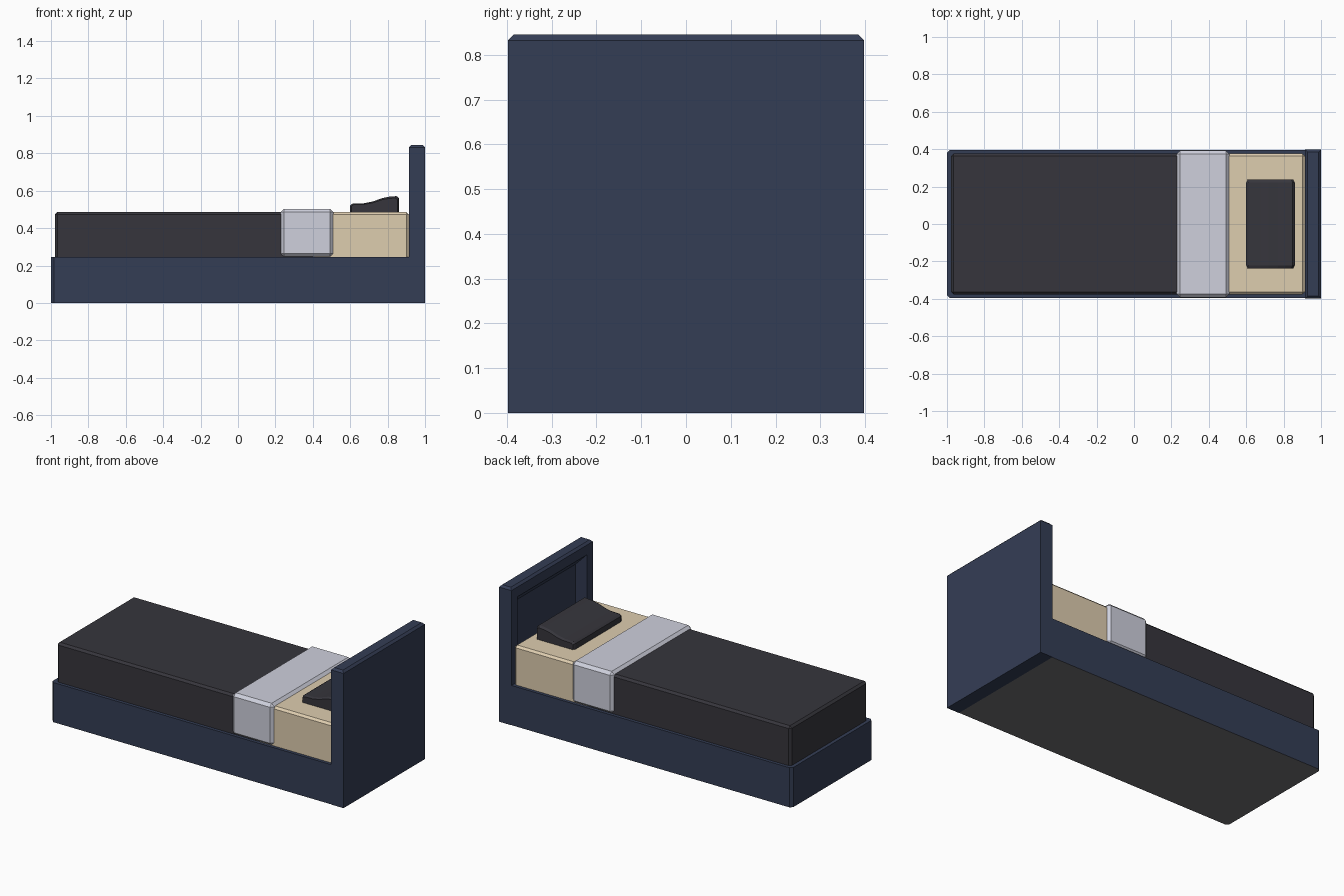
import bpy, bmesh

if "Cube" in bpy.data.objects:
    bpy.data.objects.remove(bpy.data.objects["Cube"])


def material(name, rgb):
    m = bpy.data.materials.new(name)
    m.diffuse_color = (*rgb, 1)
    m.use_nodes = True
    m.node_tree.nodes["Principled BSDF"].inputs["Base Color"].default_value = m.diffuse_color
    return m


NAVY = material("navy", (0.034, 0.047, 0.091))
DARK = material("charcoal", (0.037, 0.036, 0.045))
BEIGE = material("beige", (0.73, 0.61, 0.43))
PALE = material("pale_grey", (0.62, 0.63, 0.72))
GREY = material("underside_grey", (0.16, 0.16, 0.17))


def finish(name, bm, *mats):
    bmesh.ops.recalc_face_normals(bm, faces=bm.faces[:])
    me = bpy.data.meshes.new(name)
    bm.to_mesh(me)
    bm.free()
    for m in mats:
        me.materials.append(m)
    ob = bpy.data.objects.new(name, me)
    bpy.context.collection.objects.link(ob)
    return ob


def box(x0, x1, hy, z0, z1, bevel=0, pick=lambda mid: True):
    """Box centred on y; edges whose midpoint passes pick() get a chamfer."""
    bm = bmesh.new()
    bmesh.ops.create_cube(bm, size=1)
    for v in bm.verts:
        v.co = (x1 if v.co.x > 0 else x0, 2 * hy * v.co.y, z1 if v.co.z > 0 else z0)
    if bevel:
        edges = [e for e in bm.edges if pick((e.verts[0].co + e.verts[1].co) / 2)]
        bmesh.ops.bevel(bm, geom=edges, offset=bevel, segments=1, affect='EDGES')
    bm.normal_update()
    return bm


# Base with chamfered foot corners and grey underside
bm = box(-1, 0.915, 0.396, 0, 0.245, 0.015,
         lambda m: m.x < -0.99 and 0.01 < m.z < 0.24)
for f in bm.faces:
    f.material_index = int(f.normal.z < -0.9)
finish("bed_base", bm, NAVY, GREY)

# Headboard with chamfered top and a sunken, sloped panel facing the bed
bm = box(0.915, 1, 0.398, 0, 0.845, 0.013, lambda m: m.z > 0.84)
front = min(bm.faces, key=lambda f: f.calc_center_median().x)
for thickness, depth in ((0.06, 0), (0.05, -0.042)):
    bmesh.ops.inset_region(bm, faces=[front], thickness=thickness, depth=depth,
                           use_even_offset=True)
    if depth == 0:
        # Lift the lower rim of the panel above the base
        for v in front.verts:
            if v.co.z < 0.2:
                v.co.z = 0.30
finish("headboard", bm, NAVY)

# Mattress and blanket, chamfered on top and at the corners
def not_bottom(m):
    return m.z > 0.25


finish("mattress", box(0.40, 0.913, 0.376, 0.245, 0.487, 0.013, not_bottom), BEIGE)
finish("blanket", box(-0.978, 0.40, 0.376, 0.245, 0.487, 0.013,
                      lambda m: m.z > 0.25 and m.x < 0.39), DARK)

# Folded sheet band wrapping over the bed
finish("folded_sheet", box(0.228, 0.51, 0.392, 0.245, 0.503, 0.018), PALE)

# Contoured pillow: side profile lofted across the bed, with softened ends
profile = [(0.60, 0.487), (0.60, 0.522), (0.613, 0.531), (0.675, 0.533), (0.72, 0.542),
           (0.77, 0.560), (0.81, 0.568), (0.848, 0.571), (0.86, 0.561), (0.86, 0.487)]
bm = bmesh.new()
rings = []
for y, s in ((-0.237, 0.94), (-0.222, 1), (0.222, 1), (0.237, 0.94)):
    rings.append([bm.verts.new((0.73 + (x - 0.73) * s, y, 0.487 + (z - 0.487) * (s - (1 - s))))
                  for x, z in profile])
n = len(profile)
for a, b in zip(rings, rings[1:]):
    for i in range(n):
        j = (i + 1) % n
        bm.faces.new((a[i], a[j], b[j], b[i]))
bm.faces.new(rings[0])
bm.faces.new(rings[-1])
finish("pillow", bm, DARK)
